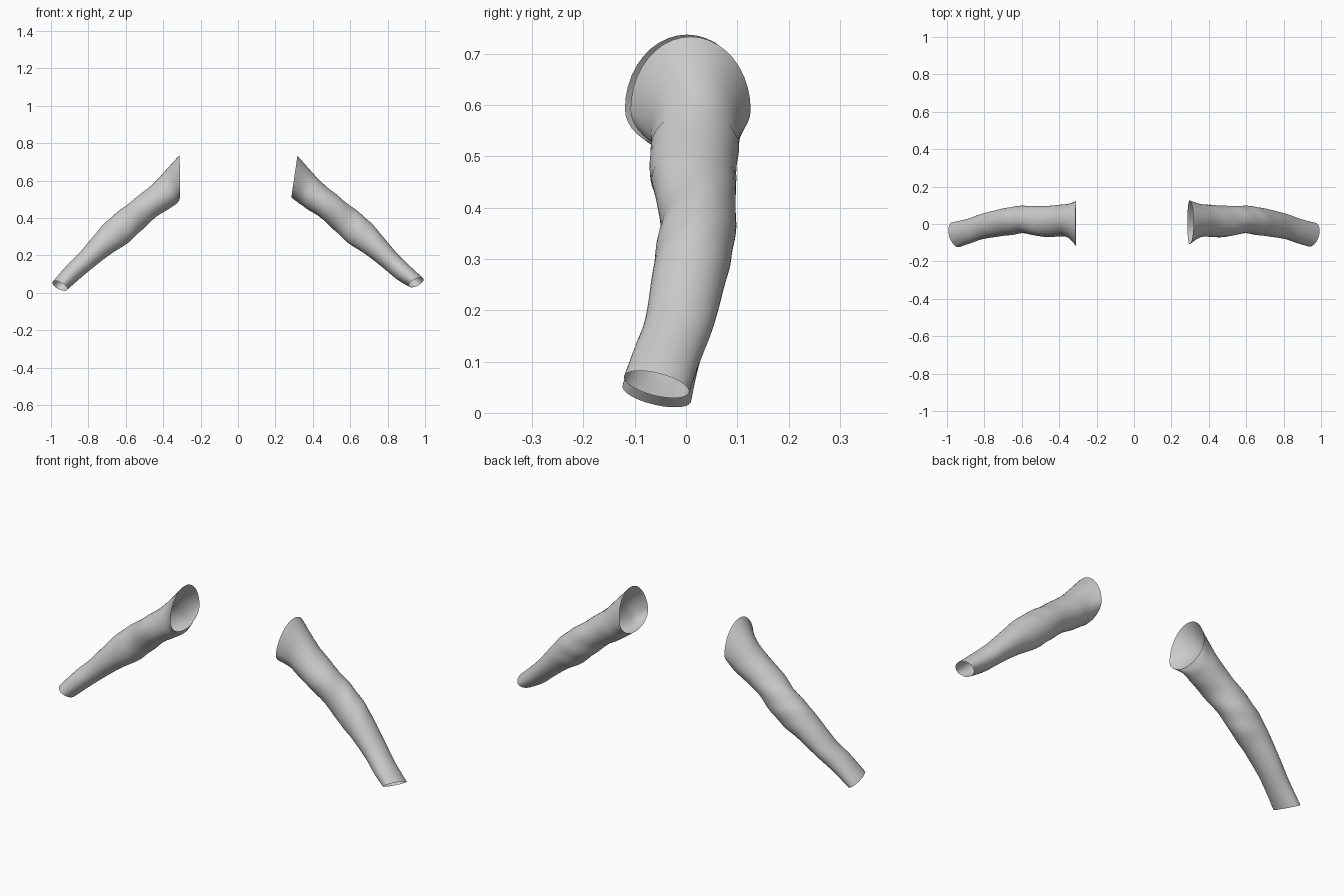
import bpy, bmesh, math
from mathutils import Vector

cube = bpy.data.objects.get("Cube")
if cube:
    bpy.data.objects.remove(cube, do_unlink=True)

grey = bpy.data.materials.new("sleeve grey")
grey.use_nodes = True
colour = (0.6, 0.6, 0.6, 1)
grey.diffuse_color = colour
grey.node_tree.nodes["Principled BSDF"].inputs["Base Color"].default_value = colour

# Cross-sections from shoulder to cuff:
# top x, top z, bottom x, bottom z, front y, back y, height of widest line, slant
MIDDLE = [
    (.385, .657, .325, .480, -.072, .108, .42, 0),
    (.450, .587, .365, .452, -.068, .102, .46, 0),
    (.540, .513, .445, .400, -.068, .096, .5, 0),
    (.630, .443, .530, .320, -.050, .098, .5, 0),
    (.705, .380, .605, .255, -.058, .091, .5, 0),
    (.767, .310, .680, .208, -.067, .077, .5, 0),
    (.847, .215, .777, .133, -.081, .054, .5, 0),
    (.910, .152, .850, .072, -.102, .028, .5, .006),
]
LEFT = ([(.318, .733, .285, .510, -.108, .126, .36, 0)] + MIDDLE
        + [(.990, .078, .915, .033, -.121, .006, .5, .014)])
RIGHT = ([(.312, .737, .309, .510, -.119, .123, .36, 0)] + MIDDLE
         + [(.990, .060, .915, .015, -.124, .010, .5, .014)])
SIDES = 40


def section(rows, t):
    """Smoothly interpolated cross-section values at position t."""
    i = min(int(t), len(rows) - 2)
    f = t - i
    a, b, c, d = (rows[max(0, min(len(rows) - 1, i + k))] for k in (-1, 0, 1, 2))
    return [q + f * ((r - p) / 2 + f * (p - 2.5 * q + 2 * r - s / 2
            + f * (1.5 * (q - r) + (s - p) / 2))) for p, q, r, s in zip(a, b, c, d)]


def ring(rows, t, side, grow):
    tx, tz, bx, bz, front, back, wide, slant = section(rows, t)
    top, bottom = Vector((tx, 0, tz)), Vector((bx, 0, bz))
    mid = bottom.lerp(top, wide)
    mid.y = (front + back) / 2
    points = []
    for k in range(SIDES):
        a = math.tau * k / SIDES
        up, out = math.cos(a), math.sin(a)
        arm = (top if up > 0 else bottom) - Vector((mid.x, 0, mid.z))
        # Soft cloth folds, strongest at the elbow
        fold = .02 * math.exp(-((t - 4) / 1.6) ** 2) * math.sin(5 * t + 3 * a)
        offset = arm * abs(up) + Vector((0, out * (back - front) / 2, 0))
        p = mid + offset * (grow + fold) + Vector((1, 0, -1)) * slant * out
        points.append((p.x * side, p.y, p.z))
    return points


def sleeve(name, rows, side, start, end, grow=1):
    """Open tube lofted between two positions along the arm."""
    bm = bmesh.new()
    steps = round((end - start) * 6)
    loops = [[bm.verts.new(p) for p in
              ring(rows, start + (end - start) * i / steps, side, grow)]
             for i in range(steps + 1)]
    for one, two in zip(loops, loops[1:]):
        for k in range(SIDES):
            n = (k + 1) % SIDES
            face = bm.faces.new((one[k], one[n], two[n], two[k]))
            face.smooth = True
            if side > 0:
                face.normal_flip()
    bm.normal_update()
    # Make the surface face outwards
    face = next(iter(bm.faces))
    centre = sum((v.co for v in loops[0]), Vector()) / SIDES
    if face.normal.dot(face.calc_center_median() - centre) < 0:
        bmesh.ops.reverse_faces(bm, faces=bm.faces[:])
    mesh = bpy.data.meshes.new(name)
    bm.to_mesh(mesh)
    bm.free()
    mesh.materials.append(grey)
    bpy.context.collection.objects.link(bpy.data.objects.new(name, mesh))


# Right sleeve is a single piece
sleeve("right_sleeve", RIGHT, -1, 0, 9)
# Left sleeve is split by a band around the upper arm
sleeve("left_shoulder", LEFT, 1, 0, 2.03)
sleeve("left_arm_band", LEFT, 1, 2, 3.03, 1.015)
sleeve("left_forearm", LEFT, 1, 3, 9)
